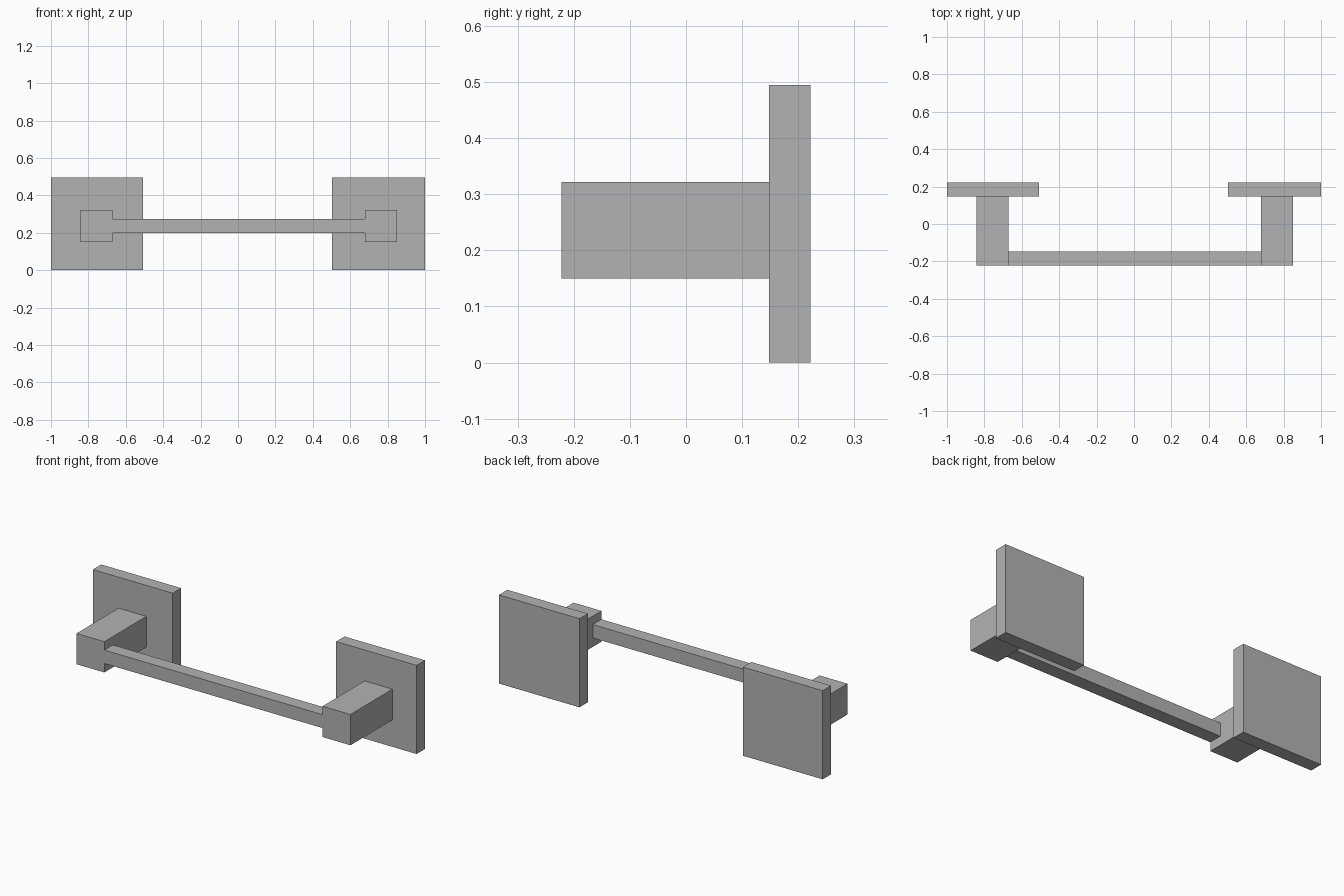
import bpy

# Remove the default cube
default = bpy.data.objects.get("Cube")
if default:
    bpy.data.objects.remove(default, do_unlink=True)

# Single grey metal colour
metal = bpy.data.materials.new("grey metal")
metal.use_nodes = True
colour = (0.45, 0.45, 0.45, 1)
metal.diffuse_color = colour
metal.node_tree.nodes["Principled BSDF"].inputs["Base Color"].default_value = colour


def box(name, x, y, z):
    """Box spanning the given (low, high) range on each axis."""
    spans = (x, y, z)
    bpy.ops.mesh.primitive_cube_add(size=1, location=[(a + b) / 2 for a, b in spans])
    obj = bpy.context.object
    obj.name = name
    obj.scale = [b - a for a, b in spans]
    bpy.ops.object.transform_apply(location=False, rotation=False, scale=True)
    obj.data.materials.append(metal)
    return obj


FRONT, PLATE_FRONT, BACK = -0.222, 0.148, 0.222
posts = {"right": (-0.842, -0.67), "left": (0.678, 0.85)}
plates = {"right": (-1, -0.507), "left": (0.503, 1)}

# Square wall plate and projecting post on each side
for side in posts:
    box(side + "_wall_plate", plates[side], (PLATE_FRONT, BACK), (0, 0.495))
    box(side + "_post", posts[side], (FRONT, PLATE_FRONT), (0.15, 0.322))

# Square bar joining the posts, flush with their fronts
box("bar", (posts["right"][1], posts["left"][0]), (FRONT, -0.146), (0.2, 0.275))
